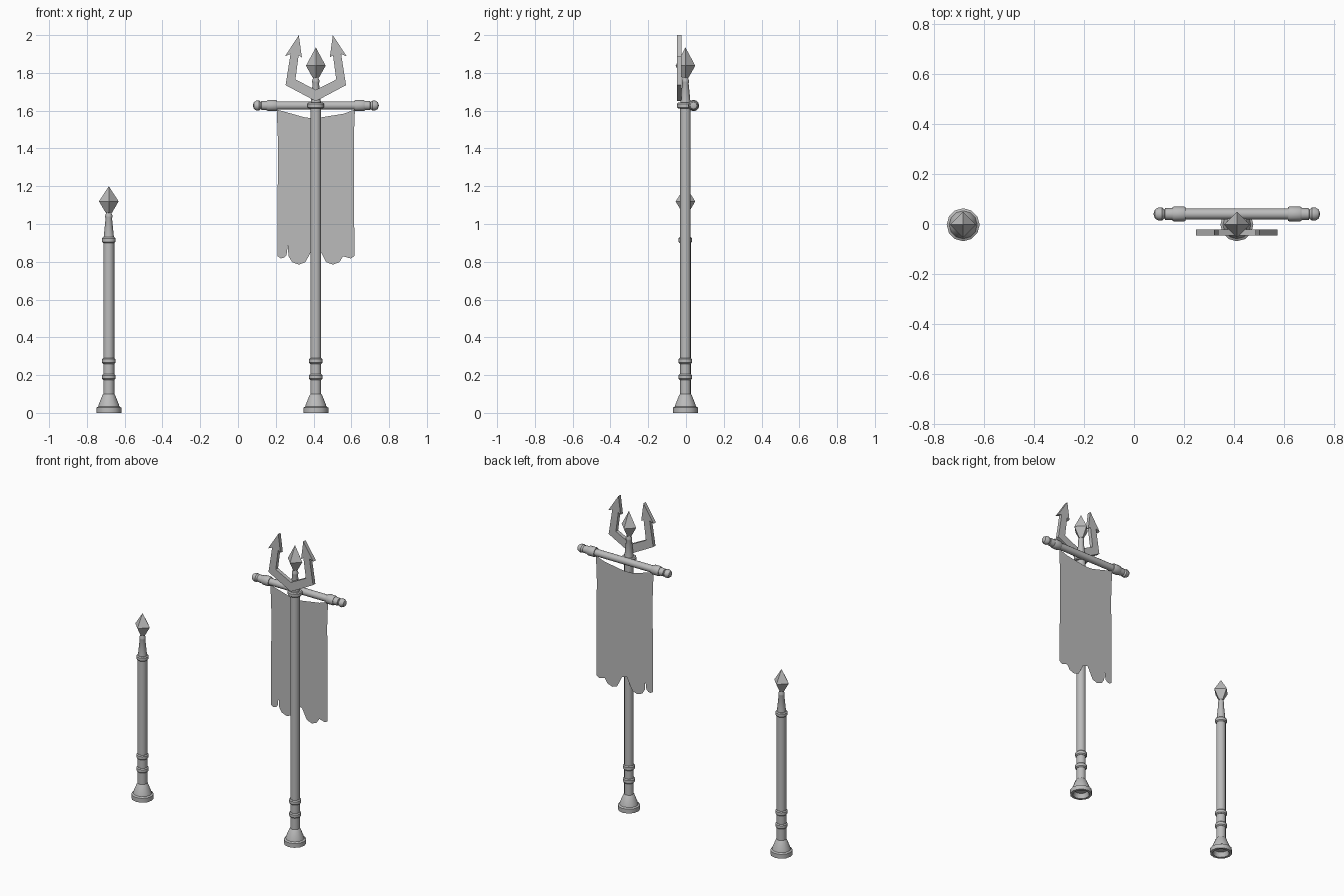
import bpy, bmesh, math
from mathutils import Matrix, Vector

old = bpy.data.objects.get("Cube")
if old:
    bpy.data.objects.remove(old, do_unlink=True)

grey = bpy.data.materials.new("plain_grey")
grey.use_nodes = True
grey.diffuse_color = (0.5, 0.5, 0.5, 1)
grey.node_tree.nodes["Principled BSDF"].inputs["Base Color"].default_value = (0.5, 0.5, 0.5, 1)

POLE_Y, BAR_Y, FORK_Y = -0.003, 0.04, -0.035
SHORT_X, TALL_X = -0.684, 0.412
BAR_Z = 1.627


def finish(name, bm, smooth=False):
    bmesh.ops.recalc_face_normals(bm, faces=bm.faces)
    mesh = bpy.data.meshes.new(name)
    bm.to_mesh(mesh)
    bm.free()
    mesh.materials.append(grey)
    obj = bpy.data.objects.new(name, mesh)
    bpy.context.collection.objects.link(obj)
    if smooth:
        bpy.ops.object.select_all(action="DESELECT")
        obj.select_set(True)
        bpy.context.view_layer.objects.active = obj
        bpy.ops.object.shade_smooth_by_angle(angle=math.radians(32))
    return obj


def lathe(name, profile, matrix, sides=12, smooth=True):
    """Turn a (radius, height) profile around its own z axis."""
    bm = bmesh.new()
    verts = [bm.verts.new((r, 0, h)) for r, h in profile]
    edges = [bm.edges.new(pair) for pair in zip(verts, verts[1:])]
    bmesh.ops.spin(bm, geom=verts + edges, cent=(0, 0, 0), axis=(0, 0, 1),
                   angle=math.tau, steps=sides, use_duplicate=False)
    bmesh.ops.remove_doubles(bm, verts=bm.verts, dist=0.0005)
    bm.transform(matrix)
    return finish(name, bm, smooth)


def ring(r, low, high, inner):
    """Profile of a softly bevelled band around a shaft."""
    b = 0.006
    return [(inner, low), (r - b, low), (r, low + b), (r, high - b), (r - b, high), (inner, high)]


def post(prefix, x, shaft_top, collar_r, shaft_r, head_low, head_wide, head_top):
    place = Matrix.Translation((x, POLE_Y, 0))
    # Foot with a hollow underside
    lathe(prefix + "_foot", [(0, 0.03), (0.04, 0.03), (0.05, 0), (0.066, 0), (0.066, 0.028),
                             (0.056, 0.034), (0.053, 0.045), (0.033, 0.095), (shaft_r, 0.1)], place)
    # Shaft and its bands
    lathe(prefix + "_shaft", [(shaft_r, 0.095), (shaft_r, shaft_top + 0.01)], place)
    for i, low in enumerate((0.175, 0.26)):
        lathe(f"{prefix}_band_{i + 1}", ring(0.036, low, low + 0.03, shaft_r), place)
    lathe(prefix + "_collar", ring(collar_r, shaft_top, shaft_top + 0.03, 0.02), place)
    # Tapered neck with a small lip under the spearhead
    lathe(prefix + "_neck", [(0.027, shaft_top + 0.03), (0.017, head_low - 0.03),
                             (0.019, head_low - 0.025), (0.019, head_low - 0.015),
                             (0.013, head_low), (0.013, head_low + 0.01)], place)
    # Four-sided spearhead with ridges along the axes
    lathe(prefix + "_spearhead", [(0, head_low - 0.005), (0.017, head_low), (0.052, head_wide),
                                  (0, head_top)], place, sides=4, smooth=False)


post("short_post", SHORT_X, 0.9, 0.036, 0.029, 1.06, 1.12, 1.2)
post("tall_post", TALL_X, 1.612, 0.044, 0.028, 1.775, 1.838, 1.935)

# Crossbar with collars and round ends, mirrored about the tall post
half = [(0.022, 0), (0.022, 0.205), (0.027, 0.205), (0.03, 0.211), (0.03, 0.252), (0.027, 0.258),
        (0.025, 0.258), (0.023, 0.288), (0.018, 0.29), (0.026, 0.3), (0.026, 0.315),
        (0.018, 0.328), (0, 0.334)]
for side, sign in (("left", 1), ("right", -1)):
    turn = Matrix.Rotation(sign * math.pi / 2, 4, "Y")
    lathe("crossbar_" + side, half, Matrix.Translation((TALL_X, BAR_Y, BAR_Z)) @ turn)

# Two-pronged fork: bevelled plate with barbed tips
prong = [(-0.108, 1.765), (-0.091, 1.893), (-0.074, 1.882), (-0.09, 2.0), (-0.163, 1.888),
         (-0.134, 1.9), (-0.16, 1.735)]
outline = [(0, 1.71)] + prong + [(0, 1.65)] + [(-x, z) for x, z in reversed(prong)]
bm = bmesh.new()
for sign in (-1, 1):
    face = bm.faces.new([bm.verts.new((TALL_X + x, FORK_Y + sign * 0.003, z)) for x, z in outline])
    rim = list(face.verts)
    bmesh.ops.inset_region(bm, faces=[face], thickness=0.009, use_boundary=True, use_even_offset=True)
    for v in face.verts:
        v.co.y = FORK_Y + sign * 0.012
    if sign < 0:
        front_rim = rim
for i in range(len(rim)):
    j = (i + 1) % len(rim)
    bm.faces.new((front_rim[i], front_rim[j], rim[j], rim[i]))
finish("fork", bm)

# Hanging cloth: sagging top edge and a ragged, scalloped hem
hem = [(-0.204, 0.83), (-0.185, 0.818), (-0.168, 0.822), (-0.155, 0.835), (-0.148, 0.89),
       (-0.145, 0.83), (-0.125, 0.798), (-0.09, 0.785), (-0.055, 0.798), (-0.038, 0.83),
       (-0.03, 0.86), (-0.015, 0.876)]
left_edge = [(-0.207, 1.607), (-0.199, 1.4), (-0.203, 1.1)]
side_hem = left_edge + hem
sag = [(0.207 * math.cos(t), 1.607 - 0.047 * math.sin(t) ** 2)
       for t in (math.pi * k / 12 for k in range(1, 12))]
bm = bmesh.new()
loop = side_hem + [(-x, z) for x, z in reversed(side_hem)] + sag
bm.faces.new([bm.verts.new((TALL_X + x, BAR_Y, z)) for x, z in loop])
bmesh.ops.triangulate(bm, faces=bm.faces)
finish("banner_cloth", bm)
